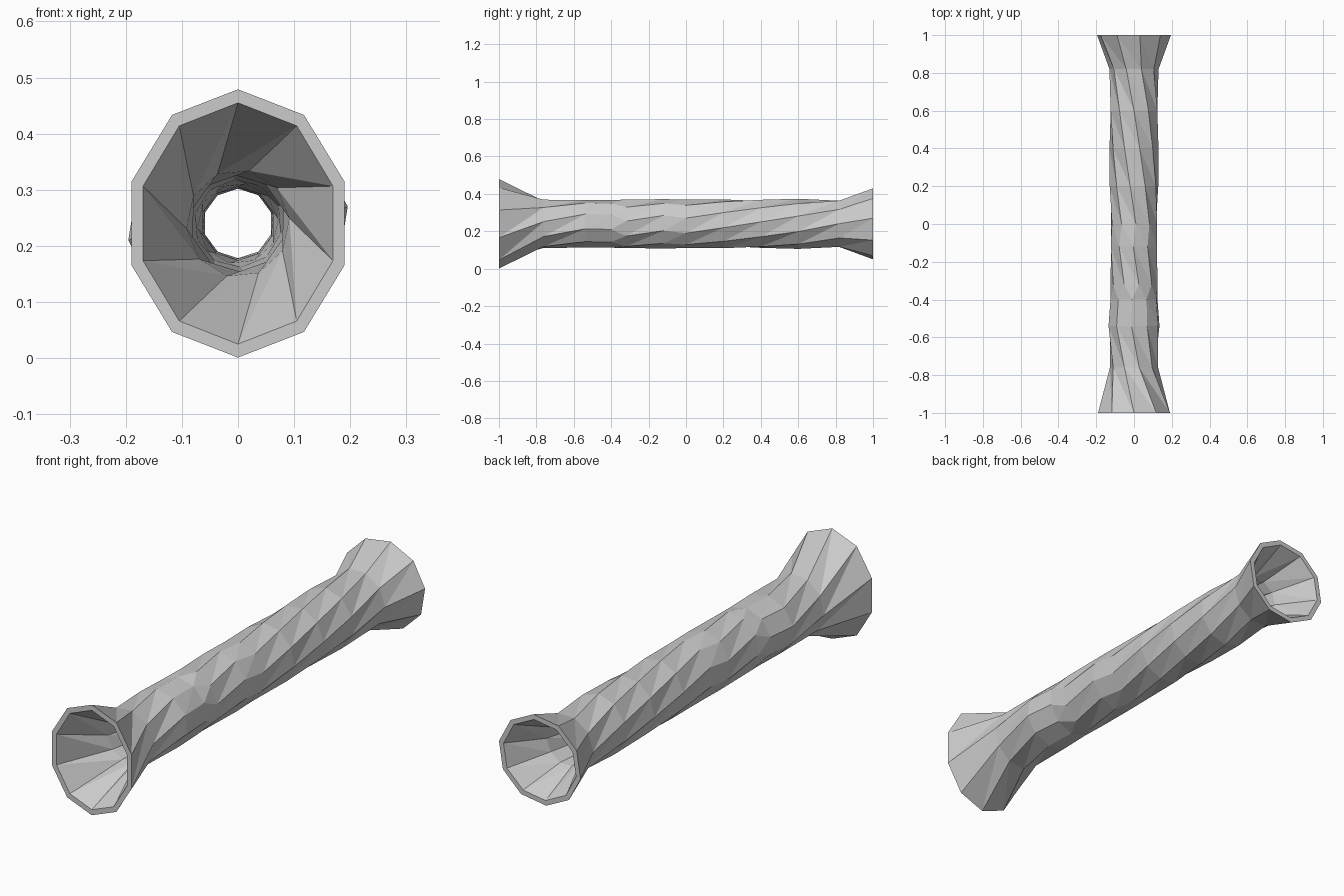
import bpy, bmesh
from math import sin, cos, radians

if "Cube" in bpy.data.objects:
    bpy.data.objects.remove(bpy.data.objects["Cube"])

SIDES = 10
CENTRE_Z = 0.24
TWIST = 247.5          # degrees of spiral per unit of length

# Rings along the tube: y, outer rx, outer rz, inner rx, inner rz
RINGS = [
    (-1.00, 0.200, 0.239, 0.178, 0.215),
    (-0.76, 0.128, 0.132, 0.092, 0.096),
    (-0.54, 0.138, 0.128, 0.088, 0.088),
    (-0.40, 0.128, 0.128, 0.078, 0.078),
    (-0.32, 0.126, 0.132, 0.072, 0.072),
    (-0.12, 0.128, 0.132, 0.066, 0.066),
    (0.00, 0.126, 0.130, 0.064, 0.064),
    (0.20, 0.130, 0.132, 0.066, 0.066),
    (0.40, 0.130, 0.132, 0.072, 0.072),
    (0.60, 0.130, 0.134, 0.080, 0.080),
    (0.82, 0.130, 0.130, 0.092, 0.092),
    (1.00, 0.198, 0.192, 0.176, 0.170),
]


def add_ring(bm, y, rx, rz):
    """One ten-sided ring, turned according to its place along the tube."""
    ring = []
    for i in range(SIDES):
        a = radians(90 + 360 * i / SIDES + TWIST * (y + 1))
        ring.append(bm.verts.new((rx * cos(a), y, CENTRE_Z + rz * sin(a))))
    return ring


def bridge(bm, a, b):
    """Triangulated band between two rings."""
    for i in range(SIDES):
        j = (i + 1) % SIDES
        bm.faces.new((a[i], a[j], b[i]))
        bm.faces.new((a[j], b[j], b[i]))


bm = bmesh.new()
outer = [add_ring(bm, y, ox, oz) for y, ox, oz, ix, iz in RINGS]
inner = [add_ring(bm, y, ix, iz) for y, ox, oz, ix, iz in RINGS]

# Outer skin and bore
for skin in (outer, inner):
    for a, b in zip(skin, skin[1:]):
        bridge(bm, a, b)

# Flat rims at both flared mouths
for k in (0, -1):
    for i in range(SIDES):
        j = (i + 1) % SIDES
        bm.faces.new((outer[k][i], outer[k][j], inner[k][j], inner[k][i]))

bmesh.ops.recalc_face_normals(bm, faces=bm.faces)
mesh = bpy.data.meshes.new("twisted_tube")
bm.to_mesh(mesh)
bm.free()
tube = bpy.data.objects.new("twisted_tube", mesh)
bpy.context.collection.objects.link(tube)
